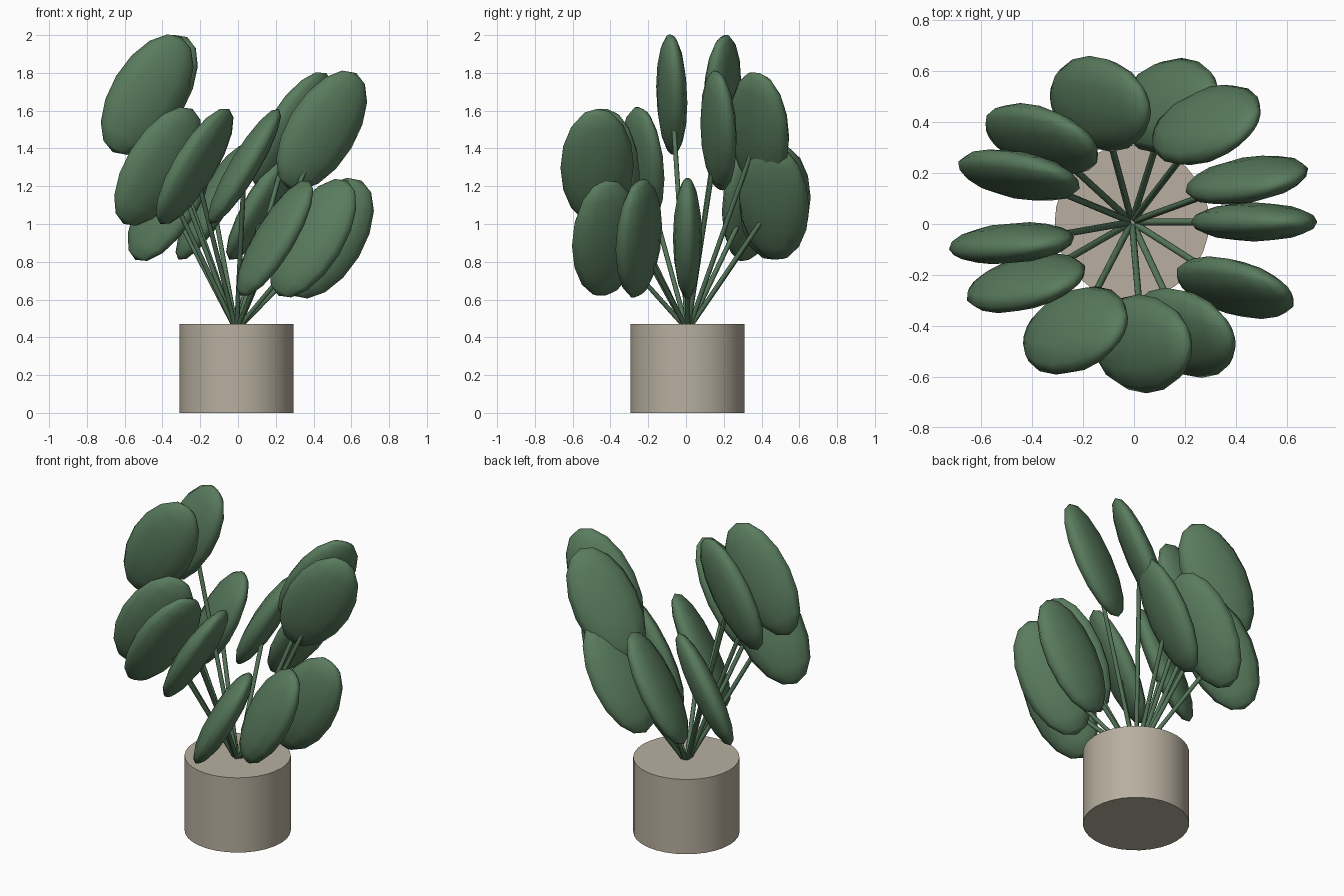
import bpy
from math import radians, cos, sin
from mathutils import Vector, Matrix

if "Cube" in bpy.data.objects:
    bpy.data.objects.remove(bpy.data.objects["Cube"])

CENTRE = Vector((-0.008, 0.008, 0))
POT_H = 0.47


def material(name, rgb):
    m = bpy.data.materials.new(name)
    m.diffuse_color = (*rgb, 1)
    m.use_nodes = True
    m.node_tree.nodes["Principled BSDF"].inputs["Base Color"].default_value = m.diffuse_color
    return m


LEAF = material("leaf_green", (0.10, 0.20, 0.11))
STEM = material("stem_green", (0.09, 0.18, 0.10))
POT = material("pot_clay", (0.48, 0.43, 0.35))
SOIL = material("soil_brown", (0.20, 0.11, 0.06))


def finish(name, mat, smooth_angle):
    ob = bpy.context.object
    ob.name = name
    ob.data.materials.append(mat)
    bpy.ops.object.shade_smooth_by_angle(angle=radians(smooth_angle))
    return ob


def cylinder(name, start, end, radius, sides, mat):
    d = end - start
    bpy.ops.mesh.primitive_cylinder_add(
        vertices=sides, radius=radius, depth=d.length,
        location=(start + end) / 2,
        rotation=d.to_track_quat('Z', 'Y').to_euler())
    return finish(name, mat, 50)


# Pot, with the soil lying just under its flush top
cylinder("pot", CENTRE, CENTRE + Vector((0, 0, POT_H)), 0.303, 32, POT)
cylinder("soil", CENTRE + Vector((0, 0, POT_H - 0.04)),
         CENTRE + Vector((0, 0, POT_H - 0.002)), 0.27, 32, SOIL)

# Thirteen stems and leaves spiralling by the golden angle, in five height tiers
for i in range(13):
    az = radians(137.5 * i)
    tip = CENTRE + Vector((0.48 * cos(az), 0.48 * sin(az), 0.925 + 0.19 * (i % 5)))
    base = CENTRE + Vector((0.01 * cos(az), 0.01 * sin(az), 0.45))
    cylinder(f"stem_{i + 1}", base, tip, 0.013, 8, STEM)

    # Flattened leaf turned to its azimuth, then all leaning toward +x
    bpy.ops.mesh.primitive_uv_sphere_add(segments=12, ring_count=8, radius=1)
    leaf = finish(f"leaf_{i + 1}", LEAF, 80)
    leaf.data.transform(Matrix.Rotation(radians(31), 4, 'Y')
                        @ Matrix.Rotation(az, 4, 'Z')
                        @ Matrix.Diagonal((0.195, 0.077, 0.355, 1)))
    leaf.location = tip
